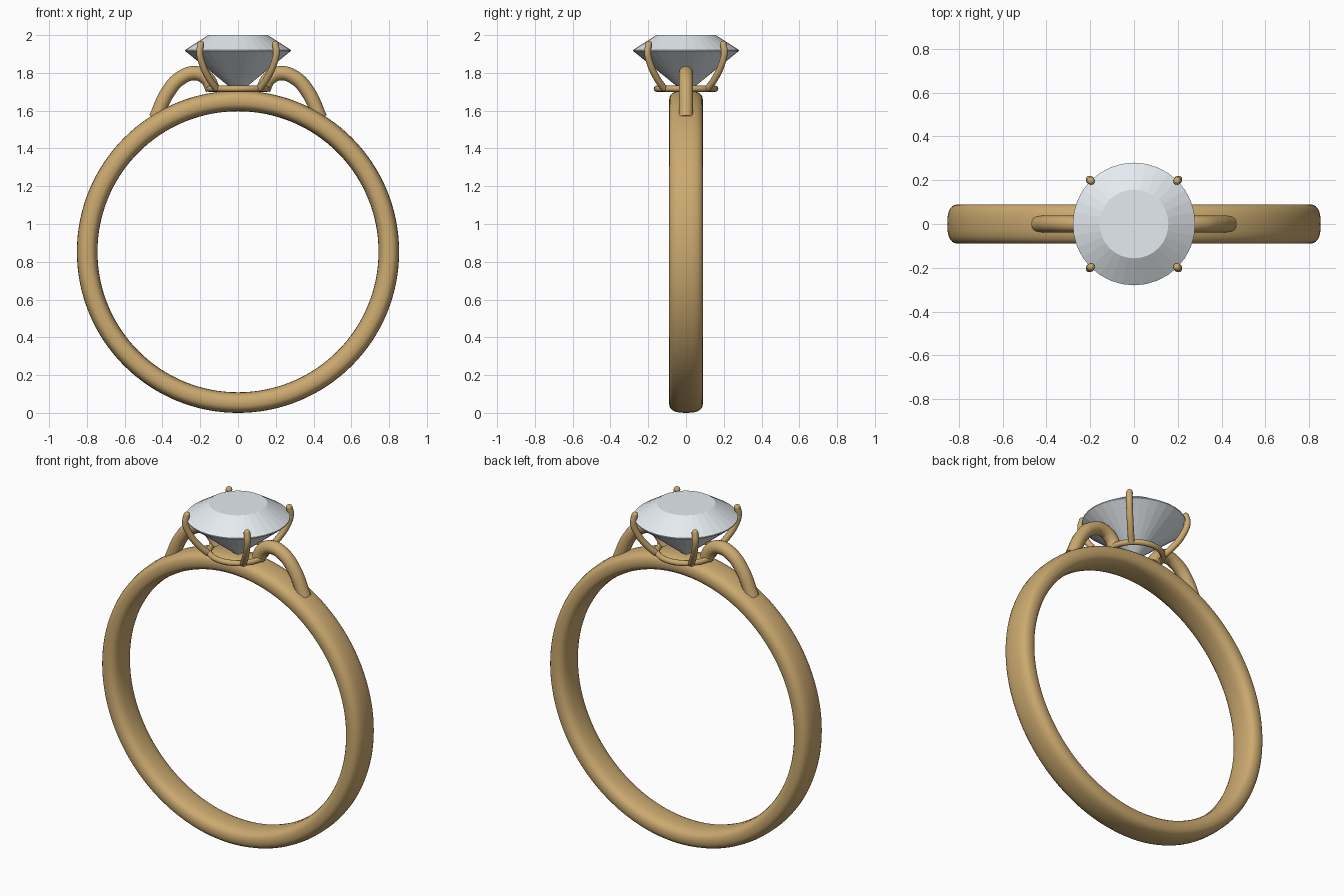
import bpy, bmesh
from math import sin, cos, pi, copysign

if "Cube" in bpy.data.objects:
    bpy.data.objects.remove(bpy.data.objects["Cube"])

gold = bpy.data.materials.new("gold")
gold.diffuse_color = (0.60, 0.40, 0.16, 1)
gold.use_nodes = True
gold.node_tree.nodes["Principled BSDF"].inputs["Base Color"].default_value = gold.diffuse_color
crystal = bpy.data.materials.new("crystal")
crystal.diffuse_color = (0.78, 0.83, 0.87, 1)
crystal.use_nodes = True
crystal.node_tree.nodes["Principled BSDF"].inputs["Base Color"].default_value = crystal.diffuse_color


def lathe(name, profile, steps, mat, closed=False, smooth=True):
    """Revolve (radius, height) points around z; radius 0 makes a pole."""
    bm = bmesh.new()
    vs = [bm.verts.new((r, 0, z)) for r, z in profile]
    pairs = list(zip(vs, vs[1:])) + ([(vs[-1], vs[0])] if closed else [])
    edges = [bm.edges.new(p) for p in pairs]
    bmesh.ops.spin(bm, geom=vs + edges, cent=(0, 0, 0), axis=(0, 0, 1),
                   angle=2 * pi, steps=steps)
    bmesh.ops.remove_doubles(bm, verts=bm.verts, dist=1e-5)
    bmesh.ops.dissolve_degenerate(bm, edges=bm.edges, dist=1e-5)
    bmesh.ops.recalc_face_normals(bm, faces=bm.faces)
    for f in bm.faces:
        f.smooth = smooth
    me = bpy.data.meshes.new(name)
    bm.to_mesh(me)
    bm.free()
    me.materials.append(mat)
    ob = bpy.data.objects.new(name, me)
    bpy.context.collection.objects.link(ob)
    return ob


def tube(name, points, radius):
    """Round wire through (x, y, z) points, with rounded-off ends."""
    cu = bpy.data.curves.new(name, 'CURVE')
    cu.dimensions = '3D'
    cu.bevel_depth = radius
    cu.bevel_resolution = 4
    cu.use_fill_caps = True
    cu.resolution_u = 8
    sp = cu.splines.new('BEZIER')
    sp.bezier_points.add(len(points) - 1)
    for bp, p in zip(sp.bezier_points, points):
        bp.co = p
        bp.handle_left_type = bp.handle_right_type = 'AUTO'
    cu.materials.append(gold)
    ob = bpy.data.objects.new(name, cu)
    bpy.context.collection.objects.link(ob)
    bpy.ops.object.select_all(action='DESELECT')
    ob.select_set(True)
    bpy.context.view_layer.objects.active = ob
    bpy.ops.object.convert(target='MESH')
    ob = bpy.context.object
    bpy.ops.object.shade_smooth_by_angle(angle=pi / 4)
    return ob


def ball(name, loc, radius):
    bpy.ops.mesh.primitive_uv_sphere_add(segments=16, ring_count=8, radius=radius, location=loc)
    ob = bpy.context.object
    ob.name = name
    ob.data.materials.append(gold)
    bpy.ops.object.shade_smooth()


# Band: superellipse section, revolved then stood upright
def sup(v, e):
    return copysign(abs(v) ** e, v)


section = [(0.7985 + 0.0545 * sup(cos(a), 0.75), 0.09 * sup(sin(a), 0.75))
           for a in (2 * pi * i / 24 for i in range(24))]
band = lathe("band", section, 128, gold, closed=True)
band.rotation_euler = (pi / 2, 0, 0)
band.location.z = 0.853

# Seat ring under the stone
ring = [(0.155 + 0.016 * cos(2 * pi * i / 12), 1.716 + 0.016 * sin(2 * pi * i / 12))
        for i in range(12)]
lathe("seat_ring", ring, 48, gold, closed=True)

# Faceted stone: table, crown, girdle, pavilion
lathe("stone", [(0, 2.0), (0.157, 2.0), (0.28, 1.922), (0.28, 1.916), (0, 1.69)],
      32, crystal, smooth=False)

# Four prongs on the diagonals
prong = [(0.114, 1.715), (0.15, 1.765), (0.187, 1.84), (0.203, 1.91), (0.197, 1.952)]
for sx in (-1, 1):
    for sy in (-1, 1):
        tube("prong", [(sx * r, sy * r, z) for r, z in prong], 0.018)
        r, z = prong[-1]
        ball("prong_tip", (sx * r, sy * r, z), 0.018)

# Two arched shoulders from the band up to the seat
arch = [(0.435, 1.56), (0.37, 1.70), (0.30, 1.775), (0.22, 1.798), (0.16, 1.765), (0.135, 1.715)]
for sx in (-1, 1):
    tube("shoulder", [(sx * x, 0, z) for x, z in arch], 0.038)
